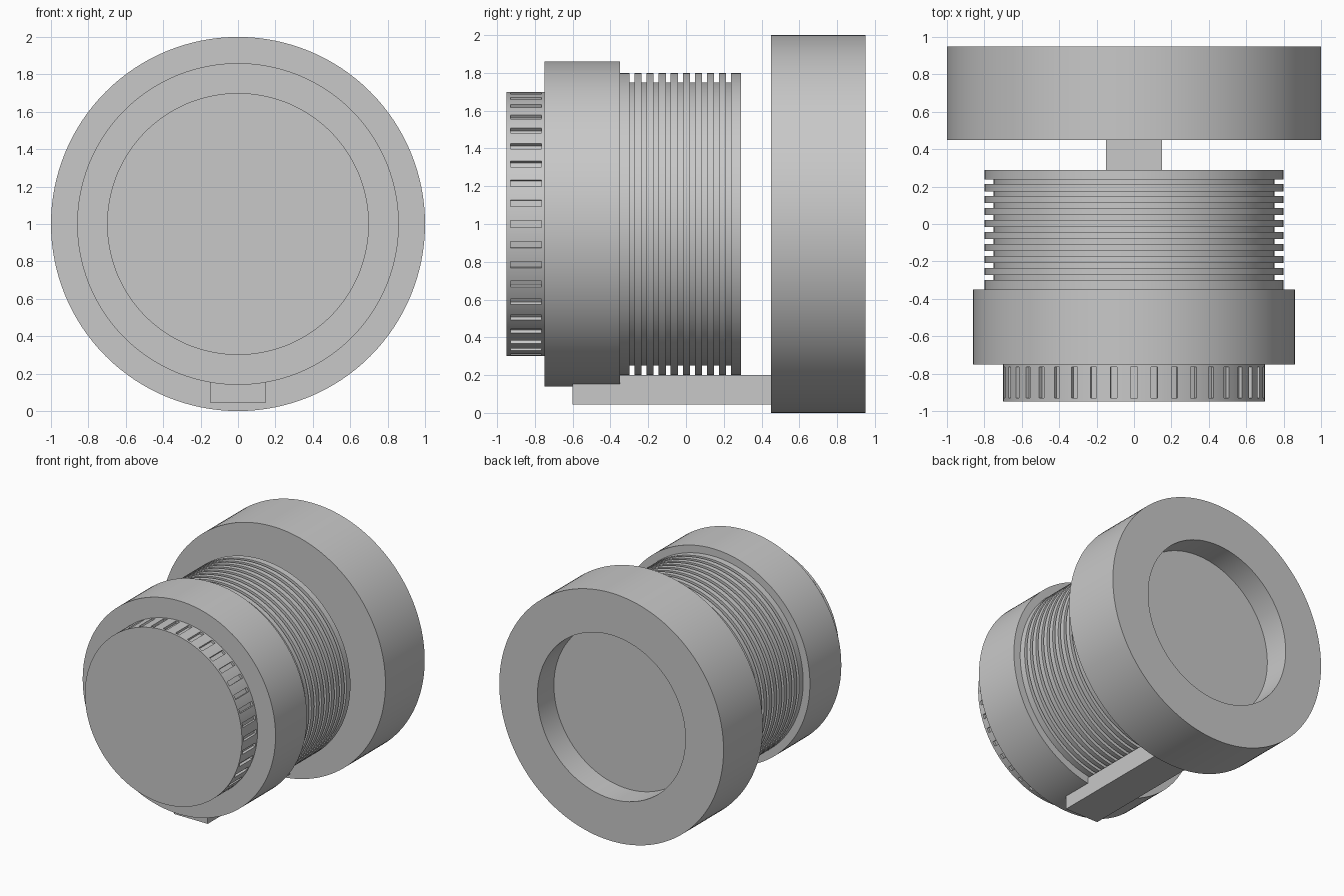
import bpy, bmesh, math
from mathutils import Vector

if "Cube" in bpy.data.objects:
    bpy.data.objects.remove(bpy.data.objects["Cube"], do_unlink=True)

AXIS_Z = 1.0
grey = bpy.data.materials.new("plain grey")
grey.use_nodes = True
colour = (0.58, 0.58, 0.58, 1)
grey.diffuse_color = colour
grey.node_tree.nodes["Principled BSDF"].inputs["Base Color"].default_value = colour


def finish(name, bm):
    """Turn a bmesh into a grey object with smooth curves and sharp edges."""
    bmesh.ops.recalc_face_normals(bm, faces=bm.faces)
    mesh = bpy.data.meshes.new(name)
    bm.to_mesh(mesh)
    bm.free()
    mesh.materials.append(grey)
    obj = bpy.data.objects.new(name, mesh)
    bpy.context.collection.objects.link(obj)
    bpy.ops.object.select_all(action='DESELECT')
    obj.select_set(True)
    bpy.context.view_layer.objects.active = obj
    bpy.ops.object.shade_smooth_by_angle(angle=math.radians(30))
    return obj


def lathe(profile, angles):
    """Revolve (radius, y) points about the horizontal axis and cap both ends.
    Returns the bmesh and its bands of side faces."""
    bm = bmesh.new()
    rings = [[bm.verts.new((r * math.sin(a), y, AXIS_Z + r * math.cos(a))) for a in angles]
             for r, y in profile]
    n = len(angles)
    bands = [[bm.faces.new((p[i], p[(i + 1) % n], q[(i + 1) % n], q[i])) for i in range(n)]
             for p, q in zip(rings, rings[1:])]
    bm.faces.new(rings[0])
    bm.faces.new(rings[-1])
    return bm, bands


SEGMENTS = 128
circle = [math.tau * i / SEGMENTS for i in range(SEGMENTS)]

# Large rear wheel with a round recess in its back
finish("rear_wheel", lathe([(1, 0.45), (1, 0.95), (0.66, 0.95), (0.66, 0.74)], circle)[0])

# Plain front collar
finish("front_collar", lathe([(0.86, -0.75), (0.86, -0.35)], circle)[0])

# Body with nine evenly spaced grooves
start, end, pitch, half_groove = -0.35, 0.29, 0.064, 0.013
profile = [(0.8, start)]
for k in range(1, 10):
    y = start + k * pitch
    profile += [(0.8, y - half_groove), (0.75, y - half_groove),
                (0.75, y + half_groove), (0.8, y + half_groove)]
profile.append((0.8, end))
finish("ribbed_body", lathe(profile, circle)[0])

# Front knob with shallow grip slots
SLOTS, slot_half, depth = 40, 0.025, 0.02
step = math.tau / SLOTS
gap = (step - 2 * slot_half) / 3
angles = [s * step + slot_half * side + g * gap
          for s in range(SLOTS) for side, g in ((-1, 0), (1, 0), (1, 1), (1, 2))]
bm, bands = lathe([(0.7, -0.95), (0.7, -0.93), (0.7, -0.765), (0.7, -0.75)], angles)
pushed = bmesh.ops.extrude_discrete_faces(bm, faces=bands[1][::4])["faces"]
for face in pushed:
    centre = face.calc_center_median()
    inward = Vector((-centre.x, 0, AXIS_Z - centre.z)).normalized()
    bmesh.ops.translate(bm, verts=face.verts, vec=inward * depth)
finish("front_knob", bm)

# Bar along the underside joining the collar, body and wheel
bm = bmesh.new()
bmesh.ops.create_cube(bm, size=1)
bmesh.ops.scale(bm, vec=(0.3, 1.05, 0.155), verts=bm.verts)
bmesh.ops.translate(bm, vec=(0, -0.075, 0.1225), verts=bm.verts)
finish("connecting_bar", bm)
